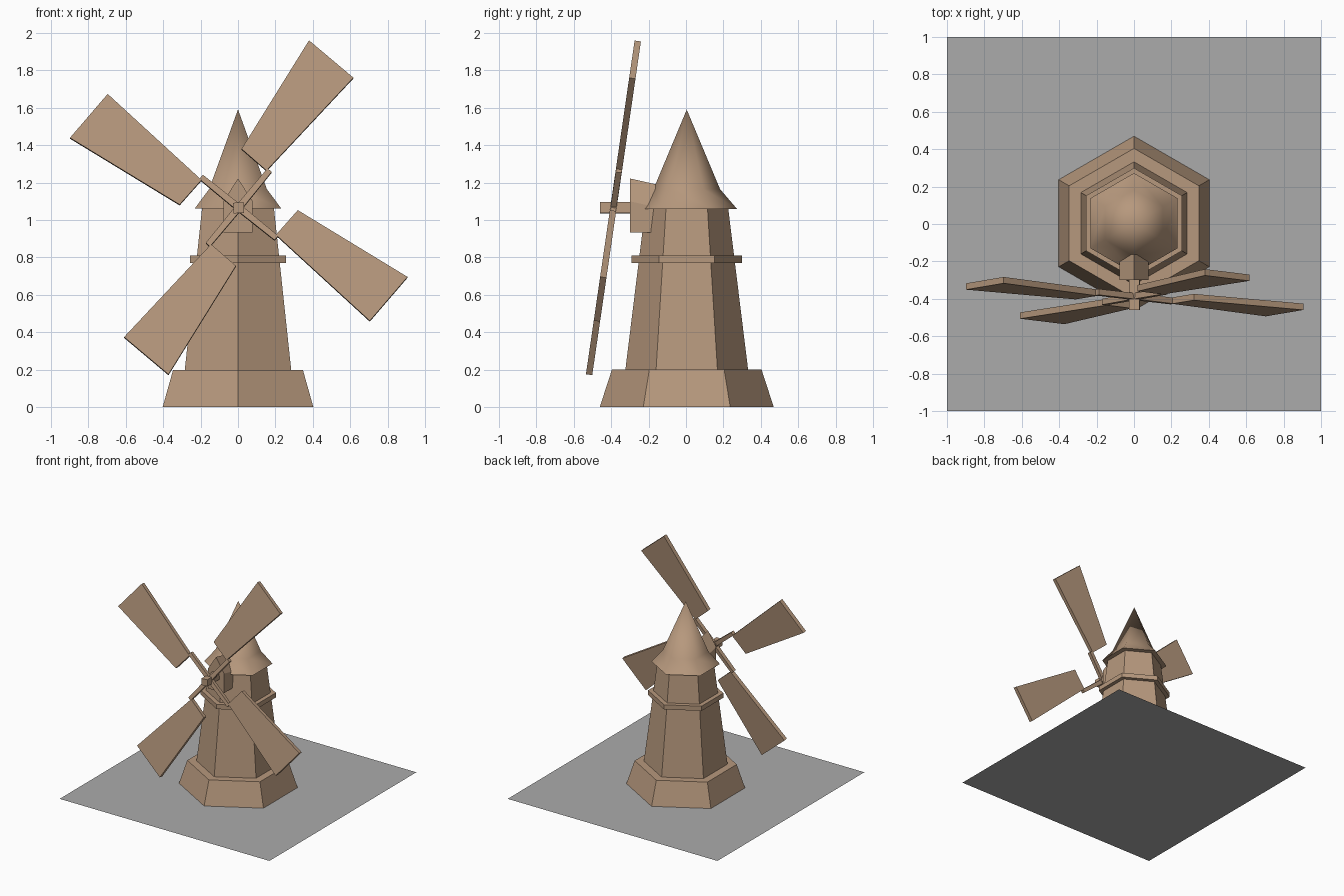
import bpy, bmesh
from math import radians, cos, sin, pi
from mathutils import Matrix

if "Cube" in bpy.data.objects:
    bpy.data.objects.remove(bpy.data.objects["Cube"])


def material(name, rgb):
    m = bpy.data.materials.new(name)
    m.diffuse_color = (*rgb, 1)
    m.use_nodes = True
    m.node_tree.nodes["Principled BSDF"].inputs["Base Color"].default_value = m.diffuse_color
    return m


TAN = material("tan_wood", (0.47, 0.315, 0.205))
GREY = material("grey_ground", (0.41, 0.41, 0.41))


def finish(bm, name, mat):
    bmesh.ops.recalc_face_normals(bm, faces=bm.faces)
    me = bpy.data.meshes.new(name)
    bm.to_mesh(me)
    bm.free()
    me.materials.append(mat)
    ob = bpy.data.objects.new(name, me)
    bpy.context.collection.objects.link(ob)
    return ob


def hex_lathe(name, profile, closed=False):
    """Stack hexagons (corners on +-y) from (radius, z) pairs."""
    bm = bmesh.new()
    rings = [[bm.verts.new((r * sin(i * pi / 3), r * cos(i * pi / 3) + 0.004, z))
              for i in range(6)] for r, z in profile]
    pairs = list(zip(rings, rings[1:]))
    if closed:
        pairs.append((rings[-1], rings[0]))
    for a, b in pairs:
        for i in range(6):
            j = (i + 1) % 6
            bm.faces.new((a[i], a[j], b[j], b[i]))
    bmesh.ops.remove_doubles(bm, verts=bm.verts, dist=0.0005)
    return finish(bm, name, TAN)


def prism(name, outline, y0, y1):
    """Extrude an (x, z) outline from y0 to y1."""
    bm = bmesh.new()
    a = [bm.verts.new((x, y0, z)) for x, z in outline]
    b = [bm.verts.new((x, y1, z)) for x, z in outline]
    bm.faces.new(a)
    bm.faces.new(b[::-1])
    n = len(a)
    for i in range(n):
        j = (i + 1) % n
        bm.faces.new((a[i], b[i], b[j], a[j]))
    return finish(bm, name, TAN)


# Ground plate that belongs to the model
bm = bmesh.new()
bmesh.ops.create_grid(bm, x_segments=1, y_segments=1, size=1)
ground = finish(bm, "ground_plate", GREY)
if ground.data.polygons[0].normal.z < 0:
    ground.data.flip_normals()

# Tower: sloped foot, tapered body, gallery band
hex_lathe("foot", [(0.465, 0), (0.40, 0.2), (0.32, 0.2)])
hex_lathe("tower", [(0.328, 0.2), (0.222, 1.06)])
hex_lathe("band", [(0.295, 0.77), (0.295, 0.81), (0.24, 0.81), (0.24, 0.77)], closed=True)

# Smooth flared roof with a flat underside
roof = hex_lathe("roof", [(0.0, 1.06), (0.268, 1.06), (0.178, 1.165), (0.0, 1.59)])
bpy.ops.object.select_all(action='DESELECT')
roof.select_set(True)
bpy.context.view_layer.objects.active = roof
bpy.ops.object.shade_smooth_by_angle(angle=radians(65))

# Gabled housing for the shaft; the ridge falls towards the back
housing = prism("shaft_housing", [(-0.078, 0.932), (0.078, 0.932), (0.078, 1.10), (0, 1.222), (-0.078, 1.10)],
                -0.30, -0.10)
for v in housing.data.vertices:
    if v.co.y > -0.2 and v.co.z > 1:
        v.co.z -= 0.045

# Shaft and sails
HUB_Z, HUB_Y, TURN = 1.065, -0.388, 48.7
corners = [radians(TURN + 90 * k) for k in range(4)]
prism("shaft", [(0.04 * cos(t) + 0.003, 0.04 * sin(t) + HUB_Z) for t in corners], -0.46, -0.25)

BLADE = [(0.247, 0.02), (0.93, 0.002), (0.925, 0.313), (0.247, 0.197)]
ARM = [(0.0, -0.018), (0.26, -0.006), (0.26, 0.024), (0.0, 0.018)]
for k in range(4):
    place = (Matrix.Translation((0.004, HUB_Y, HUB_Z)) @ Matrix.Rotation(radians(-8.3), 4, 'X')
             @ Matrix.Rotation(radians(-TURN - 90 * k), 4, 'Y'))
    for name, outline, half in (("sail", BLADE, 0.017), ("sail_arm", ARM, 0.016)):
        ob = prism(f"{name}_{k + 1}", outline, -half, half)
        ob.data.transform(place)
